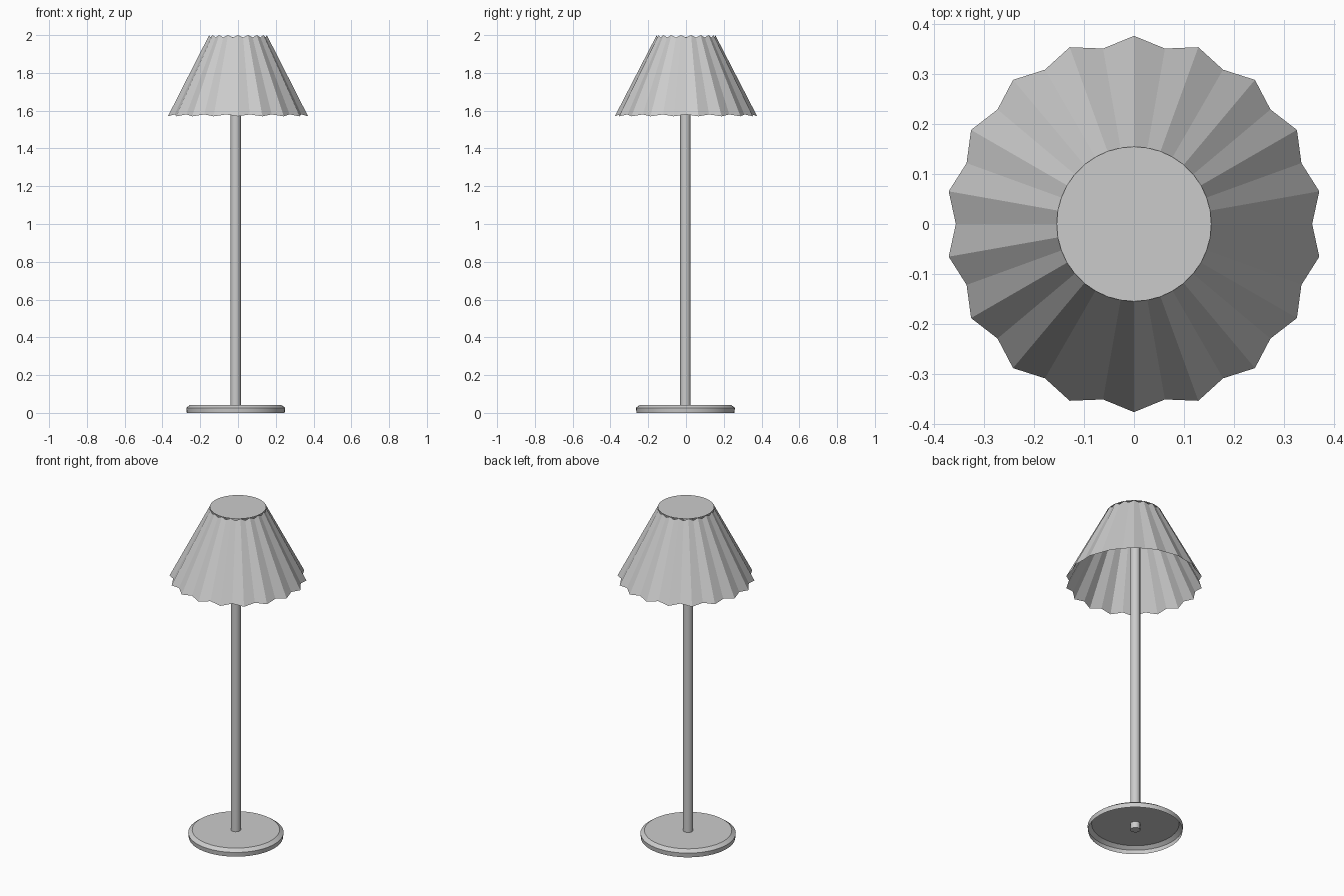
import bpy, bmesh
from math import cos, sin, pi, radians

if "Cube" in bpy.data.objects:
    bpy.data.objects.remove(bpy.data.objects["Cube"])

CX, CY = -0.012, -0.003   # stand sits slightly off the shade centre


def ring(bm, n, radius, z, cx=0.0, cy=0.0):
    """radius and z are functions of the vertex index."""
    return [bm.verts.new((cx + radius(i) * cos(2 * pi * i / n),
                          cy + radius(i) * sin(2 * pi * i / n), z(i)))
            for i in range(n)]


def bridge(bm, low, high):
    n = len(low)
    for i in range(n):
        j = (i + 1) % n
        bm.faces.new((low[i], low[j], high[j], high[i]))


def finish(bm, name, smooth=False):
    me = bpy.data.meshes.new(name)
    bm.to_mesh(me)
    bm.free()
    ob = bpy.data.objects.new(name, me)
    bpy.context.collection.objects.link(ob)
    if smooth:
        bpy.context.view_layer.objects.active = ob
        ob.select_set(True)
        bpy.ops.object.shade_smooth_by_angle(angle=radians(31))
        ob.select_set(False)
    return ob


def lathe(name, n, profile, cap_low, cap_high):
    bm = bmesh.new()
    rings = [ring(bm, n, lambda i, r=r: r, lambda i, z=z: z, CX, CY)
             for r, z in profile]
    for a, b in zip(rings, rings[1:]):
        bridge(bm, a, b)
    if cap_low:
        bm.faces.new(rings[0][::-1])
    if cap_high:
        bm.faces.new(rings[-1])
    return finish(bm, name, True)


# Base: shallow dish, open underneath, with a chamfered rim
lathe("base", 48, [(0.259, 0.0), (0.262, 0.027), (0.24, 0.043)], False, True)

# Pole: runs through the base up into the shade
lathe("pole", 12, [(0.028, 0.005), (0.028, 1.99)], True, True)

# Pleated shade: 18 pleats, single sheet, open below
N = 36
bm = bmesh.new()
low = ring(bm, N, lambda i: 0.377 if i % 2 else 0.357,
           lambda i: 1.570 if i % 2 else 1.580)
high = ring(bm, N, lambda i: 0.155,
            lambda i: 2.0 if i % 2 else 1.988)
bridge(bm, low, high)
finish(bm, "pleated_shade")

# Flat disc closing the top of the shade
bm = bmesh.new()
bm.faces.new(ring(bm, N, lambda i: 0.155, lambda i: 2.0))
finish(bm, "shade_cap")
